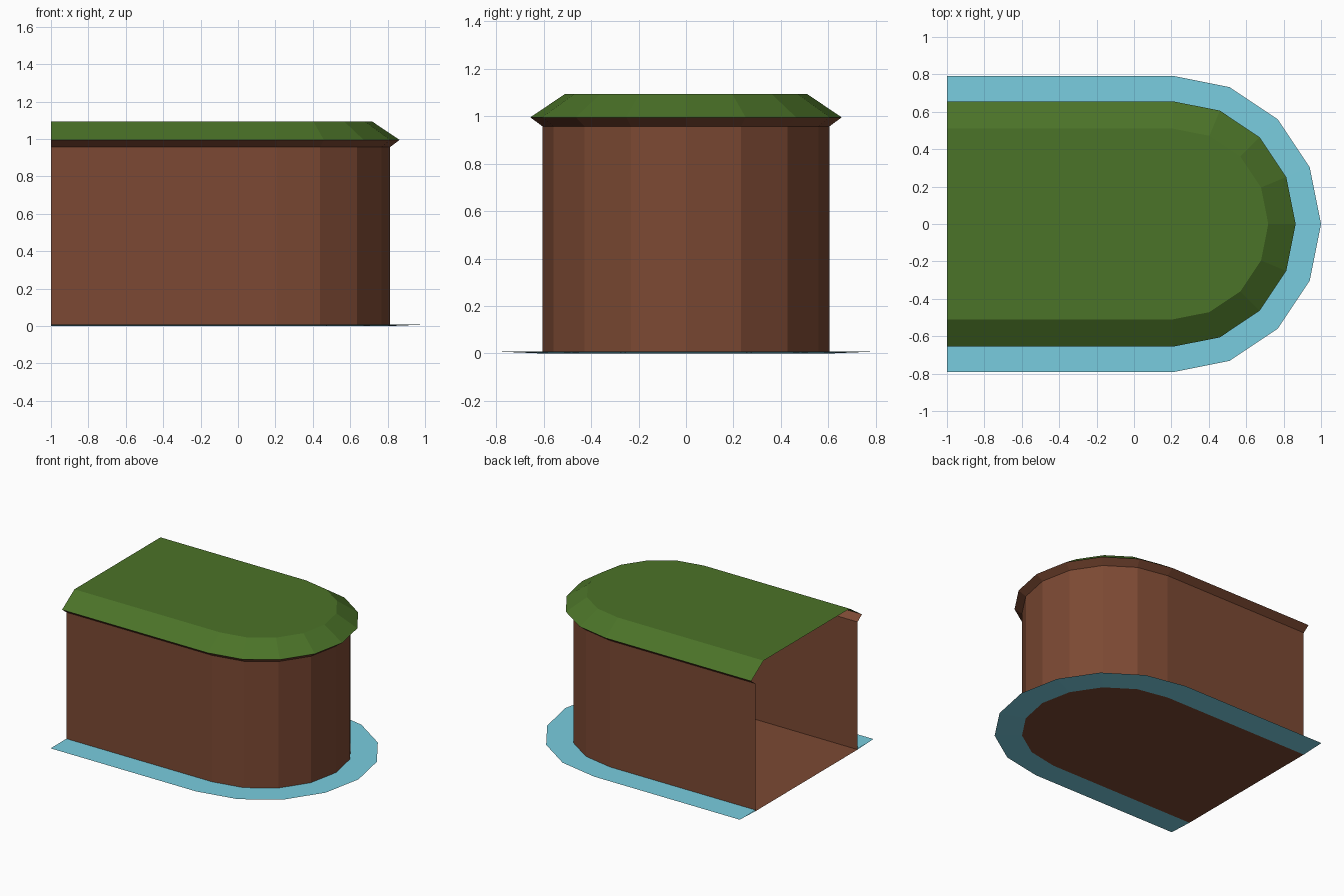
import bpy, bmesh, math

if "Cube" in bpy.data.objects:
    bpy.data.objects.remove(bpy.data.objects["Cube"])

CX = 0.208      # centre of the rounded end
BACK = -1.0     # open, flat end
SEG = 8         # sides of the half circle


def material(name, rgb):
    m = bpy.data.materials.new(name)
    lin = [((c / 255 + 0.055) / 1.055) ** 2.4 for c in rgb]
    m.diffuse_color = (*lin, 1)
    m.use_nodes = True
    m.node_tree.nodes["Principled BSDF"].inputs["Base Color"].default_value = m.diffuse_color
    return m


def outline(r, z):
    """Open U-shaped path: straight side, half circle, straight side."""
    arc = [(CX + r * math.cos(a), r * math.sin(a), z)
           for a in (math.pi * (i / SEG - 0.5) for i in range(SEG + 1))]
    return [(BACK, -r, z)] + arc + [(BACK, r, z)]


def build(name, mat, profile, cap_top=False, cap_bottom=False):
    """Loft U outlines through (radius, height) pairs, with optional flat caps."""
    bm = bmesh.new()
    rings = [[bm.verts.new(p) for p in outline(r, z)] for r, z in profile]
    for lo, hi in zip(rings, rings[1:]):
        for i in range(len(lo) - 1):
            bm.faces.new((lo[i], lo[i + 1], hi[i + 1], hi[i]))
    if cap_top:
        bm.faces.new(rings[-1])
    if cap_bottom:
        bm.faces.new(rings[0][::-1])
    me = bpy.data.meshes.new(name)
    bm.to_mesh(me)
    bm.free()
    me.materials.append(mat)
    ob = bpy.data.objects.new(name, me)
    bpy.context.collection.objects.link(ob)
    return ob


earth = material("brown earth", (124, 73, 51))
grass = material("green grass", (75, 115, 40))
water = material("light blue water", (121, 205, 223))

# Earth cliff with floor and flared lip, open at the back end
build("cliff", earth, [(0.605, 0.0), (0.605, 0.957), (0.656, 0.995)], cap_bottom=True)
# Grass top with sloping edge
build("grass_top", grass, [(0.656, 0.995), (0.51, 1.093)], cap_top=True)
# Thin water ring: sloped underside, flat top
build("water_ring", water, [(0.605, 0.0), (0.792, 0.008), (0.605, 0.009)])
